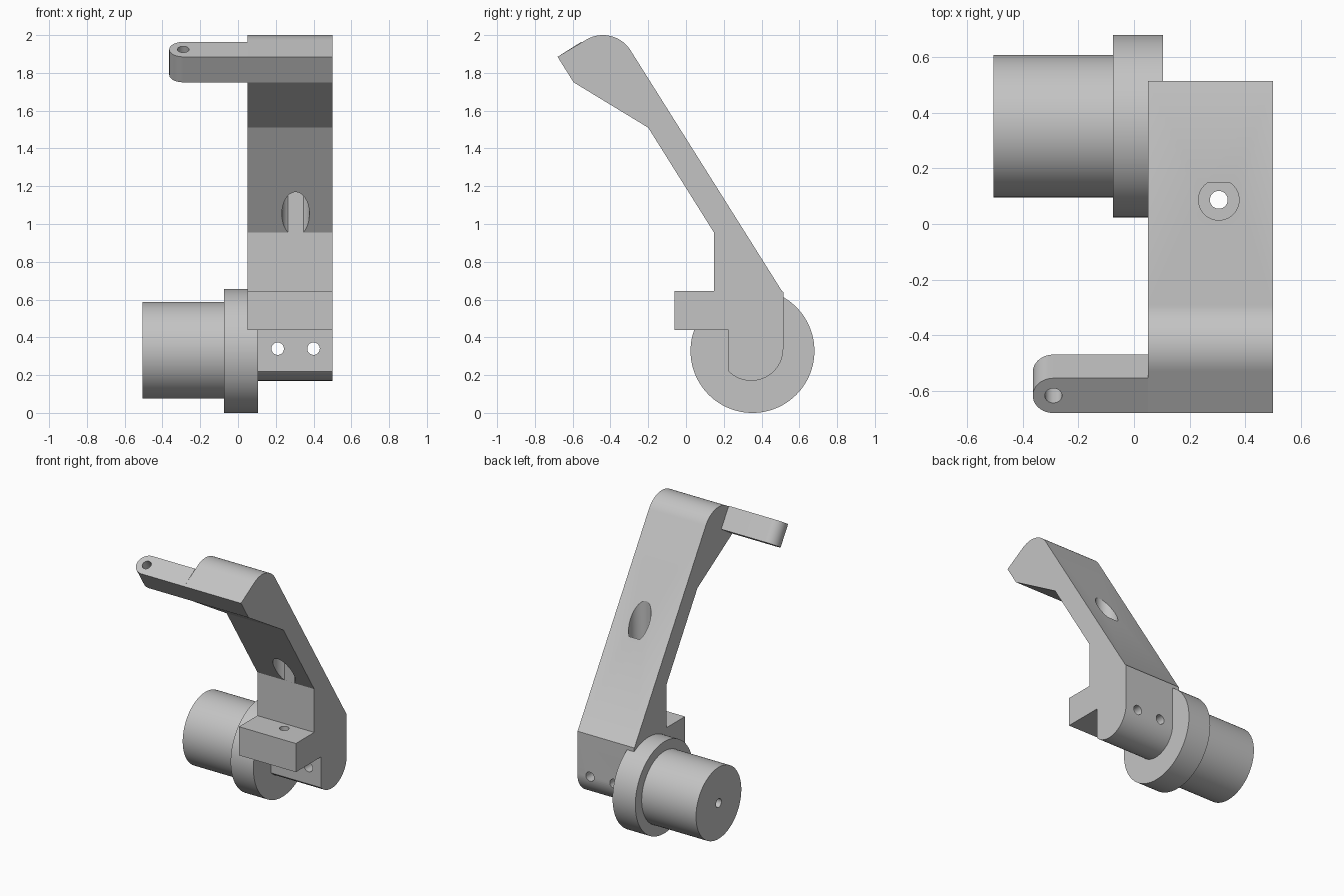
import bpy, bmesh
from math import cos, sin, pi, radians
from mathutils import Vector

cube = bpy.data.objects.get("Cube")
if cube:
    bpy.data.objects.remove(cube, do_unlink=True)

grey = bpy.data.materials.new("light_grey")
grey.use_nodes = True
grey.diffuse_color = (0.55, 0.55, 0.55, 1)
grey.node_tree.nodes["Principled BSDF"].inputs["Base Color"].default_value = grey.diffuse_color

X, Y, Z = Vector((1, 0, 0)), Vector((0, 1, 0)), Vector((0, 0, 1))


def arc(cx, cy, r, start, end, n):
    """Points on an arc, angles in degrees."""
    angles = [radians(start + (end - start) * i / n) for i in range(n + 1)]
    return [(cx + r * cos(a), cy + r * sin(a)) for a in angles]


def prism(name, points, a, b, push, origin=Vector()):
    """Extrude a flat outline drawn on axes a and b along the push vector."""
    bm = bmesh.new()
    face = bm.faces.new([bm.verts.new(origin + a * p + b * q) for p, q in points])
    moved = bmesh.ops.extrude_face_region(bm, geom=[face], use_keep_orig=True)["geom"]
    bmesh.ops.translate(bm, vec=push, verts=[g for g in moved if isinstance(g, bmesh.types.BMVert)])
    bmesh.ops.recalc_face_normals(bm, faces=bm.faces)
    mesh = bpy.data.meshes.new(name)
    bm.to_mesh(mesh)
    bm.free()
    mesh.materials.append(grey)
    ob = bpy.data.objects.new(name, mesh)
    bpy.context.collection.objects.link(ob)
    return ob


def cylinder(name, start, push, r, n=96):
    a = push.orthogonal().normalized()
    b = push.normalized().cross(a)
    return prism(name, arc(0, 0, r, 0, 360, n)[:-1], a, b, push, Vector(start))


def cut(ob, cutter):
    mod = ob.modifiers.new("cut", "BOOLEAN")
    mod.operation, mod.solver, mod.object = "DIFFERENCE", "EXACT", cutter
    bpy.context.view_layer.objects.active = ob
    bpy.ops.object.modifier_apply(modifier=mod.name)
    bpy.data.objects.remove(cutter, do_unlink=True)


# Slanted arm with shelf, rounded head and rounded foot
wall = 0.148
side = [(-0.06, 0.44), (-0.06, 0.645), (wall, 0.645), (wall, 0.955), (-0.2, 1.51),
        (-0.595, 1.75), (-0.68, 1.885)]
side += arc(-0.44, 1.827, 0.173, 122, 32, 24)
side += [(0.508, 0.645), (0.515, 0.64)]
side += arc(0.345, 0.34, 0.17, 0, -135, 32)
side += [(0.225, 0.22), (0.225, 0.44)]
arm = prism("slanted_arm", side, Y, Z, X * 0.45, X * 0.05)

# Two cross holes in the foot
for x in (0.21, 0.4):
    cut(arm, cylinder("cutter", (x, 0.1, 0.34), Y * 0.6, 0.033, 40))
# Screw hole in the shelf and flat-sided access bore through the arm above it
cut(arm, cylinder("cutter", (0.305, 0.087, 0.4), Z * 0.3, 0.032, 40))
bore = [(x, min(y, wall - 0.0005)) for x, y in arc(0.305, 0.087, 0.073, 0, 360, 64)[:-1]]
flat = [p for p in bore if p[1] == wall - 0.0005]
bore = [p for p in bore if p not in flat[1:-1]]
cut(arm, prism("cutter", bore, X, Y, Z * 1.0, Z * 0.7))

# Side finger with rounded tip and a hole
down = Vector((0, 0.085, -0.135))
across = Vector((0, 0.846, 0.533))
corner = Vector((0, -0.68, 1.885))
outline = [(0.05, 0)] + arc(-0.29, 0.074, 0.074, 270, 90, 32) + [(0.05, 0.148)]
finger = prism("side_finger", outline, X, across, down, corner)
tip = corner + across * 0.074 - X * 0.29
cut(finger, cylinder("cutter", tip - down * 0.5, down * 2, 0.031, 40))

# Round flange and drum with a centre hole
flange = cylinder("flange", (-0.075, 0.352, 0.328), X * 0.18, 0.328, 128)
drum = cylinder("drum", (-0.505, 0.352, 0.332), X * 0.44, 0.256, 128)
cut(drum, cylinder("cutter", (-0.6, 0.352, 0.332), X * 0.4, 0.031, 40))

# Smooth round walls, sharp edges kept
bpy.ops.object.select_all(action="DESELECT")
for ob in (arm, finger, flange, drum):
    ob.select_set(True)
bpy.context.view_layer.objects.active = arm
bpy.ops.object.shade_smooth_by_angle(angle=radians(25))
